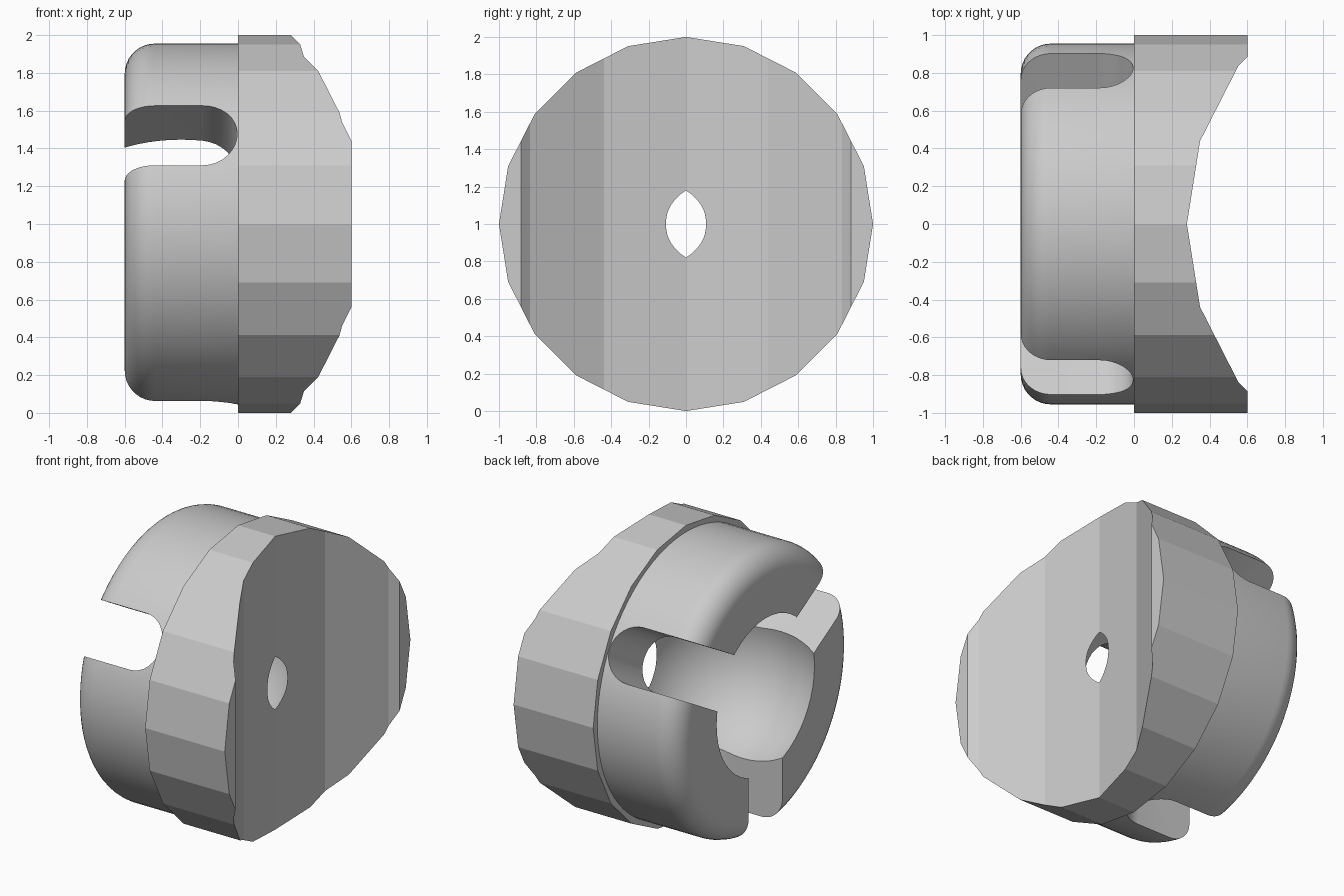
import bpy, bmesh
from math import pi, sin, cos, radians
from mathutils import Matrix, Vector

cube = bpy.data.objects.get("Cube")
if cube:
    bpy.data.objects.remove(cube)

grey = bpy.data.materials.new("plain_grey")
grey.use_nodes = True
grey.diffuse_color = (0.6, 0.6, 0.6, 1)
grey.node_tree.nodes["Principled BSDF"].inputs["Base Color"].default_value = (0.6, 0.6, 0.6, 1)

CENTRE = Matrix.Translation((0, 0, 1))


def finish(name, bm, matrix):
    bmesh.ops.transform(bm, matrix=matrix, verts=bm.verts)
    bmesh.ops.recalc_face_normals(bm, faces=bm.faces)
    mesh = bpy.data.meshes.new(name)
    bm.to_mesh(mesh)
    bm.free()
    mesh.materials.append(grey)
    obj = bpy.data.objects.new(name, mesh)
    bpy.context.collection.objects.link(obj)
    return obj


def turned(name, profile, sides):
    """Solid of revolution about the x axis from (x, radius) points."""
    bm = bmesh.new()
    rings = [[bm.verts.new((x, r * cos(2 * pi * i / sides), r * sin(2 * pi * i / sides)))
              for i in range(sides)] for x, r in profile]
    for a, b in zip(rings, rings[1:]):
        for i in range(sides):
            j = (i + 1) % sides
            bm.faces.new((a[i], a[j], b[j], b[i]))
    bm.faces.new(rings[0])
    bm.faces.new(rings[-1])
    return finish(name, bm, CENTRE)


def prism(name, outline, low, high, matrix):
    """Extrude an xy outline between two heights."""
    bm = bmesh.new()
    face = bm.faces.new([bm.verts.new((x, y, low)) for x, y in outline])
    out = bmesh.ops.extrude_face_region(bm, geom=[face])
    top = [v for v in out["geom"] if isinstance(v, bmesh.types.BMVert)]
    bmesh.ops.translate(bm, verts=top, vec=Vector((0, 0, high - low)))
    return finish(name, bm, matrix)


def combine(target, helper, operation):
    mod = target.modifiers.new(helper.name, "BOOLEAN")
    mod.object, mod.operation, mod.solver = helper, operation, "EXACT"
    bpy.context.view_layer.objects.active = target
    bpy.ops.object.modifier_apply(modifier=mod.name)
    bpy.data.objects.remove(helper)


# Faceted end disc with a hollow saddle across its outer face
socket = turned("slotted_socket", [(0, 1), (0.6, 1)], 20)
saddle = [(1.7 + 1.42 * cos(pi * i / 10), 1.42 * sin(pi * i / 10)) for i in range(20)]
combine(socket, prism("saddle_cutter", saddle, -1.5, 1.5, CENTRE), "DIFFERENCE")

# Round body with a soft outer rim
rim = [(-0.44 - 0.16 * cos(a), 0.795 + 0.16 * sin(a)) for a in (pi / 2 * i / 9 for i in range(10))]
body = turned("round_body", rim + [(0.05, 0.955)], 80)
combine(socket, body, "UNION")

# Ball cavity, breaking through the saddle as a small eye
bm = bmesh.new()
bmesh.ops.create_uvsphere(bm, u_segments=48, v_segments=32, radius=0.607)
ball = finish("ball_cutter", bm, Matrix.Translation((-0.3, 0, 1)) @ Matrix.Rotation(pi / 2, 4, "Y"))
combine(socket, ball, "DIFFERENCE")

# Three round-ended slots, evenly spaced about the axis
half = 0.182
slot = [(-0.9, -half)]
slot += [(-half - 0.004 + half * cos(a), half * sin(a)) for a in (pi * (i / 16 - 0.5) for i in range(17))]
slot += [(-0.9, half)]
for turn in (60, 180, 300):
    place = CENTRE @ Matrix.Rotation(radians(turn), 4, "X")
    combine(socket, prism("slot_cutter", slot, 0.3, 1.2, place), "DIFFERENCE")

# Smooth the round surfaces, keep the facets crisp
bpy.ops.object.select_all(action="DESELECT")
socket.select_set(True)
bpy.context.view_layer.objects.active = socket
bpy.ops.object.shade_smooth_by_angle(angle=radians(15))
